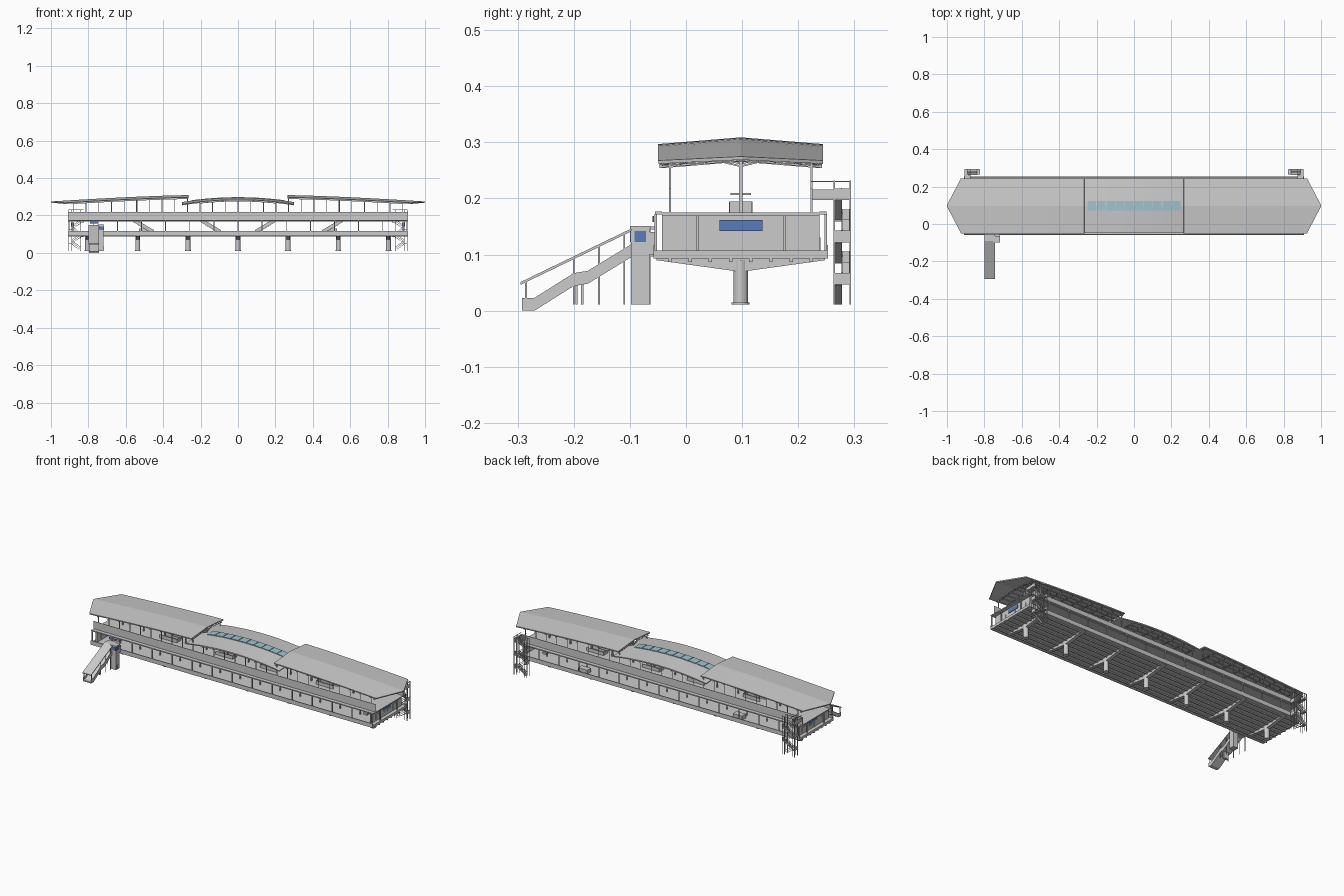
import bpy, bmesh, math
from mathutils import Vector

CY = 0.0975                       # long axis of the station in y


def make(name, build, color=None):
    bm = bmesh.new()
    build(bm)
    bmesh.ops.recalc_face_normals(bm, faces=bm.faces[:])
    me = bpy.data.meshes.new(name)
    bm.to_mesh(me)
    bm.free()
    ob = bpy.data.objects.new(name, me)
    bpy.context.collection.objects.link(ob)
    if color:
        m = bpy.data.materials.new(name + "_colour")
        m.diffuse_color = (*color, 1)
        me.materials.append(m)
    return ob


def prism(bm, loop, offset):
    a = [bm.verts.new(p) for p in loop]
    b = [bm.verts.new(Vector(p) + Vector(offset)) for p in loop]
    bm.faces.new(a)
    bm.faces.new(b)
    for i in range(len(a)):
        j = (i + 1) % len(a)
        bm.faces.new((a[i], a[j], b[j], b[i]))


def box(bm, x0, x1, y0, y1, z0, z1):
    prism(bm, [(x0, y0, z0), (x1, y0, z0), (x1, y1, z0), (x0, y1, z0)], (0, 0, z1 - z0))


def beam(bm, p, q, w=0.003):
    p, q = Vector(p), Vector(q)
    d = (q - p).normalized()
    u = d.cross(Vector((0, 0, 1)) if abs(d.z) < 0.95 else Vector((1, 0, 0))).normalized() * w / 2
    v = d.cross(u).normalized() * w / 2
    prism(bm, [p + u + v, p + u - v, p - u - v, p - u + v], q - p)


def ridge(x):
    """Height of the roof ridge along the station."""
    x = abs(x)
    return 0.309 - 0.034 * ((x - 0.26) / 0.74) ** 1.4 if x > 0.265 else 0.296 - 0.024 * (x / 0.3) ** 2


def under(x, y):
    return ridge(x) - 0.007 - 0.012 * abs(y - CY) / 0.147


# Concourse and platform slabs, with ribs and edge upstands
def concourse(bm):
    box(bm, -0.91, 0.91, -0.058, 0.253, 0.093, 0.107)
    for y in (-0.058, 0.25):
        box(bm, -0.91, 0.91, y, y + 0.003, 0.107, 0.117)
    for i in range(8):
        y = CY - 0.126 + i * 0.036
        box(bm, -0.91, 0.91, y - 0.003, y + 0.003, 0.087, 0.093)
make("concourse_deck", concourse)


def platform(bm):
    box(bm, -0.91, 0.91, -0.043, 0.238, 0.169, 0.175)
    for y in (-0.055, 0.238):
        box(bm, -0.91, 0.91, y, y + 0.012, 0.171, 0.177)
make("platform_deck", platform)


def parapets(bm):
    for y in (-0.03, 0.222):
        box(bm, -0.91, 0.91, y, y + 0.003, 0.175, 0.219)
make("platform_parapets", parapets)


# Piers: round column, foot and tapered crosshead
def piers(bm):
    for i in range(-3, 4):
        x = i * 0.268
        for r, z0, z1 in ((0.013, 0.012, 0.09), (0.016, 0.011, 0.015)):
            ring = [(x + r * math.cos(a * math.pi / 8), CY + r * math.sin(a * math.pi / 8), z0) for a in range(16)]
            prism(bm, ring, (0, 0, z1 - z0))
        prism(bm, [(x - 0.01, -0.053, 0.094), (x - 0.01, -0.053, 0.09), (x - 0.01, CY - 0.013, 0.071),
                   (x - 0.01, CY + 0.013, 0.071), (x - 0.01, 0.248, 0.09), (x - 0.01, 0.248, 0.094)], (0.02, 0, 0))
make("piers", piers)


# Posts between the concourse and the platform
def posts(bm):
    for i in range(-7, 8):
        for y in (-0.054, 0.249, 0.02, 0.175):
            beam(bm, (i * 0.129, y, 0.1), (i * 0.129, y, 0.172), 0.005)
make("concourse_posts", posts)


# End walls with panels, door and ticket gates
def end_walls(bm):
    for s in (-1, 1):
        x = s * 0.885
        box(bm, x - 0.004, x + 0.004, -0.043, 0.238, 0.107, 0.17)
        for y0, y1, z0, z1 in ((-0.003, 0.04, 0.116, 0.145), (0.155, 0.2, 0.116, 0.145), (0.075, 0.09, 0.107, 0.135),
                               (0.105, 0.117, 0.125, 0.137), (0.121, 0.134, 0.125, 0.137)):
            box(bm, x - 0.006, x + 0.006, y0, y1, z0, z1)
        for y in (0.03, 0.042, 0.142, 0.155):
            box(bm, s * 0.8 - 0.012, s * 0.8 + 0.012, y, y + 0.008, 0.107, 0.118)
        box(bm, s * 0.5 - 0.03, s * 0.5 + 0.03, 0.205, 0.24, 0.107, 0.13)
make("end_walls_and_gates", end_walls)


def signs(bm):
    for s in (-1, 1):
        box(bm, s * 0.885 - 0.007, s * 0.885 + 0.007, 0.06, 0.136, 0.142, 0.162)
    box(bm, -0.79, -0.745, -0.06, -0.057, 0.158, 0.169)
    box(bm, -0.752, -0.716, -0.092, -0.071, 0.122, 0.142)
    box(bm, -0.748, -0.72, -0.0995, -0.064, 0.122, 0.142)
make("blue_signs", signs, (0.1, 0.2, 0.5))


# Inner stairs between the levels, with railings around their heads
def inner_stairs(bm):
    for s in (-1, 1):
        for xa, xb in ((0.2, 0.09), (0.56, 0.45)):
            n = 12
            for i in range(n):
                x = s * (xa + (xb - xa) * (i + 0.5) / n)
                z = 0.172 - 0.065 * i / n
                box(bm, x - 0.006, x + 0.006, CY - 0.02, CY + 0.02, z - 0.008, z)
            for y in (CY - 0.02, CY + 0.02):
                prism(bm, [(s * xa, y - 0.001, 0.165), (s * xb, y - 0.001, 0.102),
                           (s * xb, y - 0.001, 0.122), (s * xa, y - 0.001, 0.187)], (0, 0.002, 0))
                box(bm, s * (xa + xb) / 2 - 0.055, s * (xa + xb) / 2 + 0.055, y - 0.001, y + 0.001, 0.175, 0.195)
            box(bm, s * xb - 0.001, s * xb + 0.001, CY - 0.02, CY + 0.02, 0.175, 0.195)
make("inner_stairs", inner_stairs)


# Curved roofs: hexagonal ends, lower middle section
def roof_sheet(bm, stations):
    rows = [[bm.verts.new((x, CY + t * w, z - 0.012 * abs(t) * w / 0.147)) for t in (-1, 0, 1)]
            for x, z, w in stations]
    for a, b in zip(rows, rows[1:]):
        for k in (0, 1):
            bm.faces.new((a[k], b[k], b[k + 1], a[k + 1]))


def add_roof(name, stations):
    ob = make(name, lambda bm: roof_sheet(bm, stations))
    if ob.data.polygons[0].normal.z < 0:
        ob.data.flip_normals()
    mod = ob.modifiers.new("thickness", 'SOLIDIFY')
    mod.thickness = 0.006
    mod.offset = -1


for s, side in ((-1, "left"), (1, "right")):
    xs = [0.266 + (0.925 - 0.266) * i / 10 for i in range(11)]
    add_roof("roof_" + side, [(s * x, ridge(x), 0.147) for x in xs] + [(s, ridge(1), 0.004)])
add_roof("roof_middle", [(x, 0.296 - 0.024 * (x / 0.3) ** 2, 0.145) for x in [-0.3 + 0.05 * i for i in range(13)]])


# Skylight strip with bars on the middle roof
def skylight(bm):
    for i in range(10):
        x = -0.25 + i * 0.05
        za, zb = ridge(x) + 0.001, ridge(x + 0.05) + 0.001
        prism(bm, [(x + 0.002, 0.073, za - 0.003), (x + 0.048, 0.073, zb - 0.003),
                   (x + 0.048, 0.122, zb - 0.003), (x + 0.002, 0.122, za - 0.003)], (0, 0, 0.004))
make("skylight", skylight, (0.35, 0.55, 0.62))


# Roof posts, cross trusses and purlins
def roof_frame(bm):
    frames = [-0.88 + 1.76 * i / 26 for i in range(27)]
    for i, x in enumerate(frames):
        for y in (-0.0285, 0.2235):
            beam(bm, (x, y, 0.175), (x, y, under(x, y)), 0.003)
        if i % 2 == 1:
            beam(bm, (x, CY, 0.175), (x, CY, under(x, CY)), 0.006)
            for d in (-1, 1):
                beam(bm, (x, CY, under(x, CY) - 0.022), (x, CY + d * 0.05, under(x, CY + 0.05) - 0.006), 0.003)
        for d in (-1, 1):
            pts = [(x, CY + d * t, under(x, CY + t) - 0.002 - 0.007 * (k % 2))
                   for k, t in enumerate([0.0235 * j for j in range(7)])]
            for p, q in zip(pts, pts[1:]):
                beam(bm, p, q, 0.0018)
            lo = [(x, CY + d * t, under(x, CY + t) - 0.009) for t in (0, 0.14)]
            beam(bm, *lo, 0.002)
    for y in [CY + 0.035 * k for k in range(-4, 5)]:
        for a, b in zip(frames, frames[1:]):
            if (abs(a) > 0.265) == (abs(b) > 0.265):
                beam(bm, (a, y, under(a, y) - 0.001), (b, y, under(b, y) - 0.001), 0.003)
    for a in (-0.45, 0.45):
        box(bm, a - 0.03, a + 0.03, CY - 0.018, CY + 0.018, 0.206, 0.21)
make("roof_frame", roof_frame)


# Zigzag escape stairs at the back, with bridges to the platform
def escape_stairs(bm):
    rise = 0.0376
    for s in (-1, 1):
        for i in range(5):
            z0, z1 = 0.012 + i * rise, 0.012 + (i + 1) * rise
            xa, xb = (0.84, 0.89) if i % 2 == 0 else (0.89, 0.84)
            y = 0.264 + 0.0145 * (i % 2)
            prism(bm, [(s * xa, y, z0), (s * xb, y, z1), (s * xb, y, z1 - 0.004), (s * xa, y, z0 - 0.001)], (0, 0.014, 0))
            for yy in (y, y + 0.013):
                for h in (0.009, 0.018):
                    beam(bm, (s * xa, yy, z0 + h), (s * xb, yy, z1 + h), 0.002)
            end = xb + (0.015 if i % 2 == 0 else -0.015)
            lo, hi = sorted((s * xb, s * end))
            box(bm, lo, hi, 0.264, 0.2925, z1 - 0.003, z1)
            box(bm, s * end - 0.001, s * end + 0.001, 0.264, 0.2925, z1, z1 + 0.018)
        for x in (0.826, 0.84, 0.89, 0.905):
            for y in (0.2645, 0.2925):
                beam(bm, (s * x, y, 0.011), (s * x, y, 0.232), 0.0025)
        box(bm, min(s * .875, s * .905), max(s * .875, s * .905), 0.223, 0.266, 0.197, 0.2)
        for x in (0.875, 0.905):
            box(bm, s * x - 0.001, s * x + 0.001, 0.223, 0.266, 0.2, 0.216)
            beam(bm, (s * x, 0.223, 0.23), (s * x, 0.2925, 0.23), 0.002)
        for y in (0.2645, 0.2925):
            beam(bm, (s * 0.826, y, 0.23), (s * 0.905, y, 0.23), 0.002)
make("escape_stairs", escape_stairs)


# Covered entrance stair at the front left
def entrance(bm):
    path = [(-0.292, 0.0), (-0.27, 0.0), (-0.2, 0.044), (-0.175, 0.048), (-0.095, 0.097), (-0.055, 0.097)]
    for (ya, za), (yb, zb) in zip(path, path[1:]):
        prism(bm, [(-0.797, ya, za), (-0.797, yb, zb), (-0.797, yb, zb + 0.007), (-0.797, ya, za + 0.007)], (0.054, 0, 0))
        for x in (-0.797, -0.745):
            prism(bm, [(x, ya, za), (x, yb, zb), (x, yb, zb + 0.023), (x, ya, za + 0.023)], (0.002, 0, 0))
    prism(bm, [(-0.798, -0.295, 0.046), (-0.798, -0.09, 0.145), (-0.798, -0.055, 0.145),
               (-0.798, -0.055, 0.15), (-0.798, -0.09, 0.15), (-0.798, -0.295, 0.051)], (0.056, 0, 0))
    for y in (-0.285, -0.2, -0.155, -0.11, -0.065):
        top = min(0.147, 0.048 + (y + 0.295) * 0.483)
        for x in (-0.795, -0.745):
            beam(bm, (x, y, 0.011), (x, y, top), 0.003)
    for y in (-0.195, -0.185):
        box(bm, -0.785, -0.755, y - 0.002, y + 0.002, 0.011, 0.05)
make("entrance_stair", entrance)


def lift(bm):
    box(bm, -0.75, -0.718, -0.098, -0.065, 0.011, 0.148)
    box(bm, -0.752, -0.716, -0.1, -0.063, 0.146, 0.151)
    box(bm, -0.751, -0.716, -0.09, -0.075, 0.012, 0.036)
    box(bm, -0.75, -0.718, -0.065, -0.054, 0.1, 0.14)
make("lift_tower", lift)
